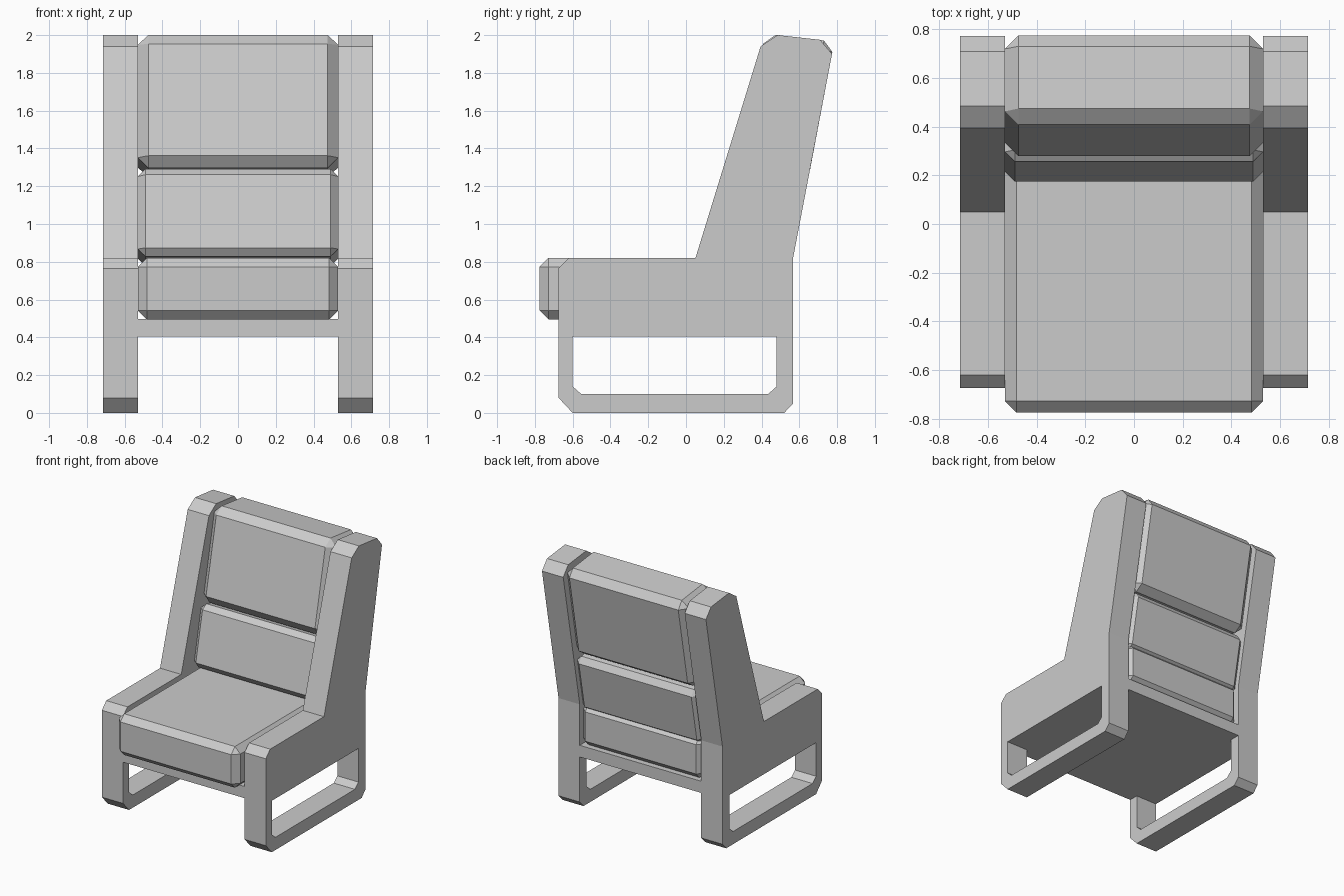
import bpy, bmesh

cube = bpy.data.objects.get("Cube")
if cube:
    bpy.data.objects.remove(cube, do_unlink=True)

GREY = (0.6, 0.6, 0.6, 1)
grey = bpy.data.materials.new("plain grey")
grey.use_nodes = True
grey.diffuse_color = GREY
grey.node_tree.nodes["Principled BSDF"].inputs["Base Color"].default_value = GREY


def prism(name, profile, x0, x1, bevel=0):
    """Extrude a (y, z) profile along x, optionally chamfering every edge."""
    bm = bmesh.new()
    face = bm.faces.new([bm.verts.new((x0, y, z)) for y, z in profile])
    side = bmesh.ops.extrude_face_region(bm, geom=[face])["geom"]
    moved = [v for v in side if isinstance(v, bmesh.types.BMVert)]
    bmesh.ops.translate(bm, verts=moved, vec=(x1 - x0, 0, 0))
    bmesh.ops.recalc_face_normals(bm, faces=bm.faces)
    if bevel:
        bmesh.ops.bevel(bm, geom=bm.edges[:], offset=bevel, segments=1,
                        affect='EDGES', offset_type='OFFSET')
    mesh = bpy.data.meshes.new(name)
    bm.to_mesh(mesh)
    bm.free()
    mesh.materials.append(grey)
    ob = bpy.data.objects.new(name, mesh)
    bpy.context.scene.collection.objects.link(ob)
    return ob


HALF = 0.53    # half the width between the side frames
OUTER = 0.715

# Side frames: leg, arm and sloping upright in one slab, with a sled-shaped opening
frame_profile = [(-0.675, 0.08), (-0.6, 0), (0.52, 0), (0.567, 0.05),
                 (0.567, 0.82), (0.773, 1.9), (0.71, 1.975), (0.485, 2),
                 (0.395, 1.94), (0.05, 0.82), (-0.62, 0.82), (-0.675, 0.765)]
opening_profile = [(-0.6, 0.14), (-0.555, 0.1), (0.435, 0.1), (0.48, 0.14),
                   (0.48, 0.405), (-0.6, 0.405)]
for side, s in (("left", 1), ("right", -1)):
    frame = prism(side + "_side_frame", frame_profile, s * HALF, s * OUTER)
    cutter = prism("opening_cutter", opening_profile, s * 0.4, s * 0.9)
    cutter.hide_render = True
    cut = frame.modifiers.new("opening", 'BOOLEAN')
    cut.operation = 'DIFFERENCE'
    cut.solver = 'EXACT'
    cut.object = cutter
    bpy.context.view_layer.update()
    evaluated = frame.evaluated_get(bpy.context.evaluated_depsgraph_get())
    mesh = bpy.data.meshes.new_from_object(evaluated)
    frame.modifiers.clear()
    frame.data = mesh
    bpy.data.objects.remove(cutter, do_unlink=True)

# Seat base panel joining the frames
prism("seat_base", [(-0.675, 0.405), (0.567, 0.405), (0.567, 0.497), (-0.675, 0.497)],
      -HALF, HALF)

# Chamfered cushions
prism("seat_cushion", [(-0.775, 0.495), (0.567, 0.495), (0.567, 0.82), (-0.775, 0.82)],
      -HALF, HALF, 0.047)
prism("lower_back_cushion", [(0.166, 0.835), (0.557, 0.77), (0.642, 1.215), (0.266, 1.3)],
      -HALF, HALF, 0.04)
prism("upper_back_cushion", [(0.268, 1.308), (0.647, 1.235), (0.785, 1.965), (0.42, 2.008)],
      -HALF, HALF, 0.055)
